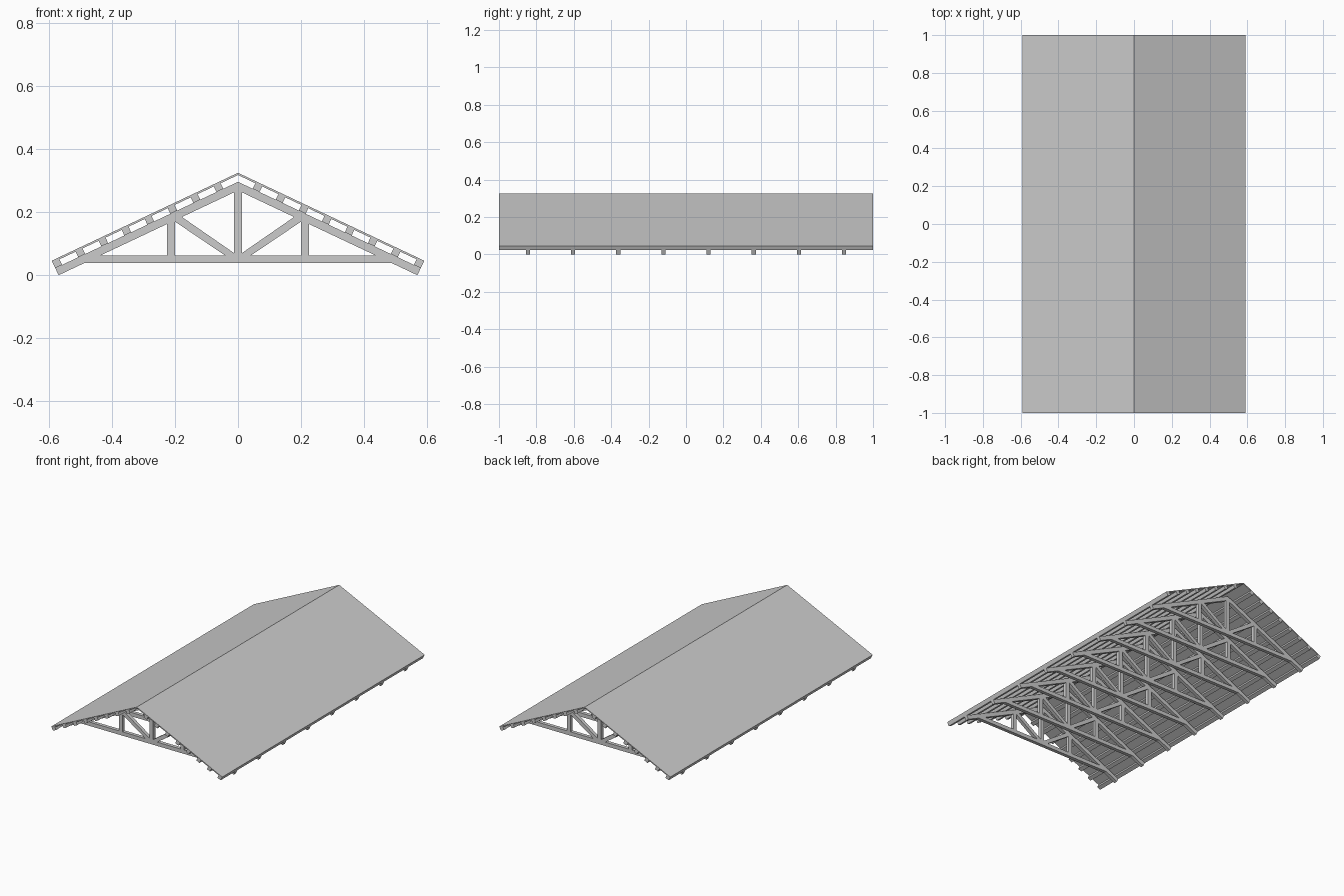
import bpy, bmesh, math

if "Cube" in bpy.data.objects:
    bpy.data.objects.remove(bpy.data.objects["Cube"])

APEX = 0.325
A = math.atan(0.472)
CA, SA = math.cos(A), math.sin(A)
LENGTH = 0.591 / CA                  # slope length of the roof
D_SHEET, D_PURLIN = 0.0065, 0.026    # depths below the roof surface
D_RAFTER = (APEX - LENGTH * SA) / CA  # rafter foot touches z = 0


def slope(s, d):
    """Point on the right slope: s down the slope, d below the surface."""
    return (CA * s - SA * d, APEX - SA * s - CA * d)


def under(x):
    """Height of the rafter underside at x."""
    return APEX - D_RAFTER / CA - abs(x) * math.tan(A)


def flip(pts):
    return [(-x, z) for x, z in reversed(pts)]


def prism_mesh(name, pts, depth):
    bm = bmesh.new()
    face = bm.faces.new([bm.verts.new((x, -depth / 2, z)) for x, z in pts])
    ext = bmesh.ops.extrude_face_region(bm, geom=[face])
    moved = [v for v in ext["geom"] if isinstance(v, bmesh.types.BMVert)]
    bmesh.ops.translate(bm, verts=moved, vec=(0, depth, 0))
    bmesh.ops.recalc_face_normals(bm, faces=bm.faces)
    mesh = bpy.data.meshes.new(name)
    bm.to_mesh(mesh)
    bm.free()
    return mesh


def place(name, mesh, y=0):
    ob = bpy.data.objects.new(name, mesh)
    ob.location.y = y
    bpy.context.collection.objects.link(ob)


def chevron(d0, d1):
    """Closed gable band between two depths, mitred at the ridge."""
    right = [slope(LENGTH, d0), slope(LENGTH, d1)]
    return [(0, APEX - d0 / CA)] + right + [(0, APEX - d1 / CA)] + flip(right)


# Roof covering
place("roof_sheet", prism_mesh("roof_sheet", chevron(0, D_SHEET), 2))

# Purlins running the full length on both slopes
PW, PITCH = 0.024, 0.0808
for i in range(8):
    s1 = LENGTH - i * PITCH
    s0 = s1 - PW
    pts = [slope(s0, D_SHEET), slope(s1, D_SHEET),
           slope(s1, D_PURLIN), slope(s0, D_PURLIN)]
    place(f"purlin_right_{i}", prism_mesh("purlin_right", pts, 2))
    place(f"purlin_left_{i}", prism_mesh("purlin_left", flip(pts), 2))

# Truss member profiles
Z0, Z1, W = 0.038, 0.062, 0.012


def x_at(z):
    return (under(0) - z) / math.tan(A)


post = [(0.2, Z1), (0.225, Z1), (0.225, under(0.225)), (0.2, under(0.2))]
brace = [(0.2, under(0.2)), (0.178, under(0.178)), (W, 0.07), (W, Z1),
         (0.04, Z1), (0.2, 0.17)]
members = {
    "rafters": chevron(D_PURLIN, D_RAFTER),
    "bottom_chord": [(-x_at(Z0), Z0), (x_at(Z0), Z0),
                     (x_at(Z1), Z1), (-x_at(Z1), Z1)],
    "king_post": [(-W, Z1), (W, Z1), (W, under(W)), (0, under(0)),
                  (-W, under(W))],
    "post_right": post, "post_left": flip(post),
    "brace_right": brace, "brace_left": flip(brace),
}

# Eight evenly spaced trusses
for name, pts in members.items():
    mesh = prism_mesh(name, pts, 0.022)
    for i in range(8):
        place(f"{name}_{i}", mesh, -0.845 + i * 1.69 / 7)
